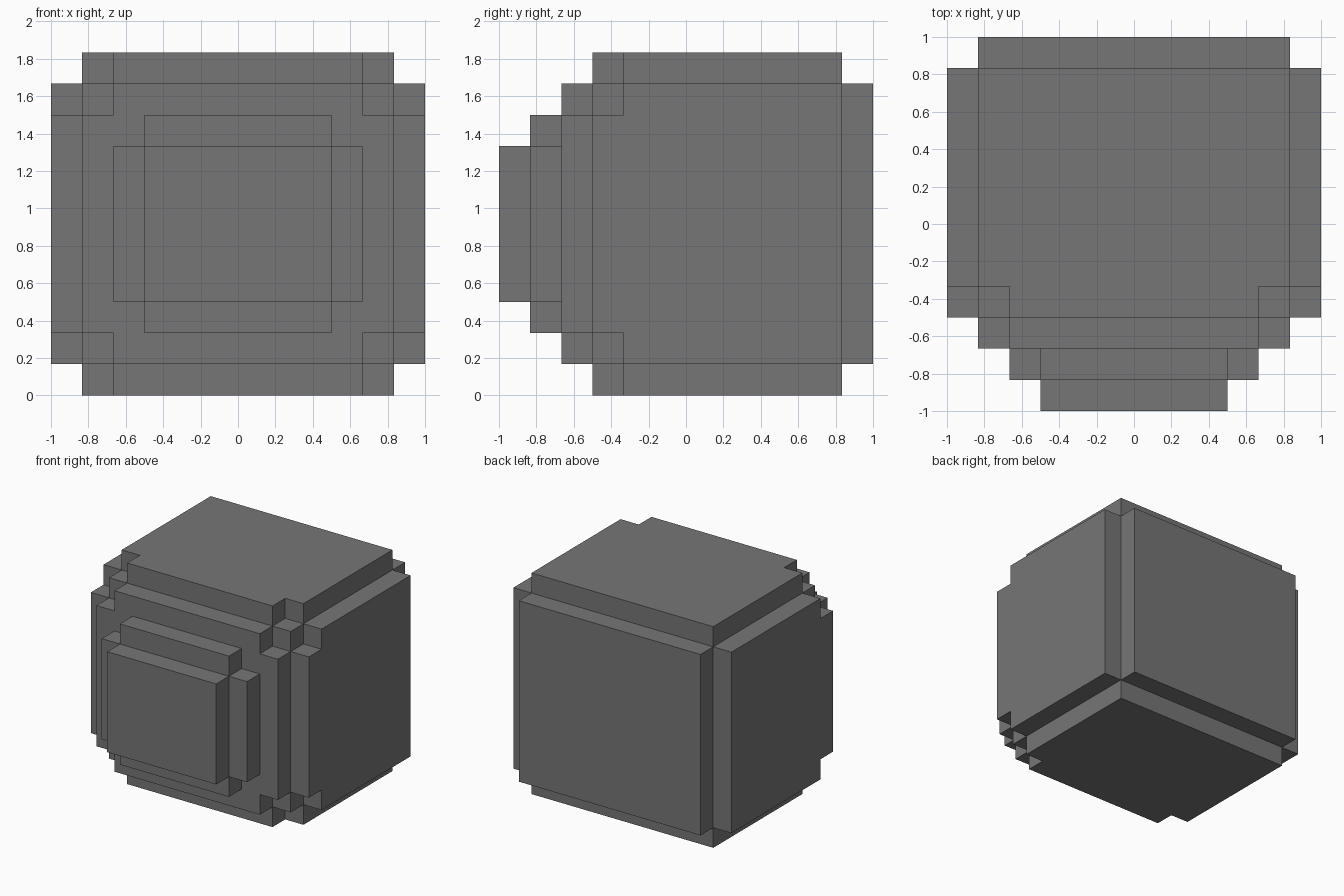
import bpy
import bmesh
from mathutils import Vector

if "Cube" in bpy.data.objects:
    bpy.data.objects.remove(bpy.data.objects["Cube"])

U = 1 / 6  # block size: the model is 12 x 12 x 11 blocks

# Stepped layers from front to back: (half width, y from, y to, z from, z to)
LAYERS = [
    (3, -6, -5, 3, 8),                        # front plate
    (4, -5, -4, 3, 8), (3, -5, -4, 2, 9),     # cross behind the plate
    (5, -4, -3, 2, 9), (4, -4, -3, 1, 10),    # front wall
    (6, -3, -2, 2, 9), (5, -3, -2, 1, 10), (4, -3, -2, 0, 11),  # front rim
    (6, -2, 5, 1, 10), (5, -2, 5, 0, 11),     # main body
    (5, 5, 6, 1, 10),                         # back plate
]

# Fill the block grid
cells = set()
for w, y0, y1, z0, z1 in LAYERS:
    cells |= {(x, y, z) for x in range(-w, w)
              for y in range(y0, y1) for z in range(z0, z1)}

# Make a face wherever a filled block meets empty space
bm = bmesh.new()
verts = {}


def vert(p):
    key = tuple(round(c) for c in p)
    if key not in verts:
        verts[key] = bm.verts.new(Vector(key) * U)
    return verts[key]


for cell in cells:
    for axis in range(3):
        for side in (-1, 1):
            n = Vector((0, 0, 0))
            n[axis] = side
            if tuple(round(c) for c in Vector(cell) + n) in cells:
                continue
            a, b = Vector((0, 0, 0)), Vector((0, 0, 0))
            a[(axis + 1) % 3] = 1
            b[(axis + 2) % 3] = 1
            o = Vector(cell)
            if side > 0:
                o += n
            quad = [o, o + a, o + a + b, o + b]
            if side < 0:
                quad.reverse()
            bm.faces.new([vert(p) for p in quad])

# Merge the flat areas into single faces
bmesh.ops.dissolve_limit(bm, angle_limit=0.01, verts=bm.verts[:], edges=bm.edges[:])

mesh = bpy.data.meshes.new("stepped_block")
bm.to_mesh(mesh)
bm.free()

grey = bpy.data.materials.new("mid grey")
grey.diffuse_color = (0.18, 0.18, 0.18, 1)
grey.use_nodes = True
grey.node_tree.nodes["Principled BSDF"].inputs["Base Color"].default_value = grey.diffuse_color
mesh.materials.append(grey)

body = bpy.data.objects.new("stepped_block", mesh)
bpy.context.collection.objects.link(body)
